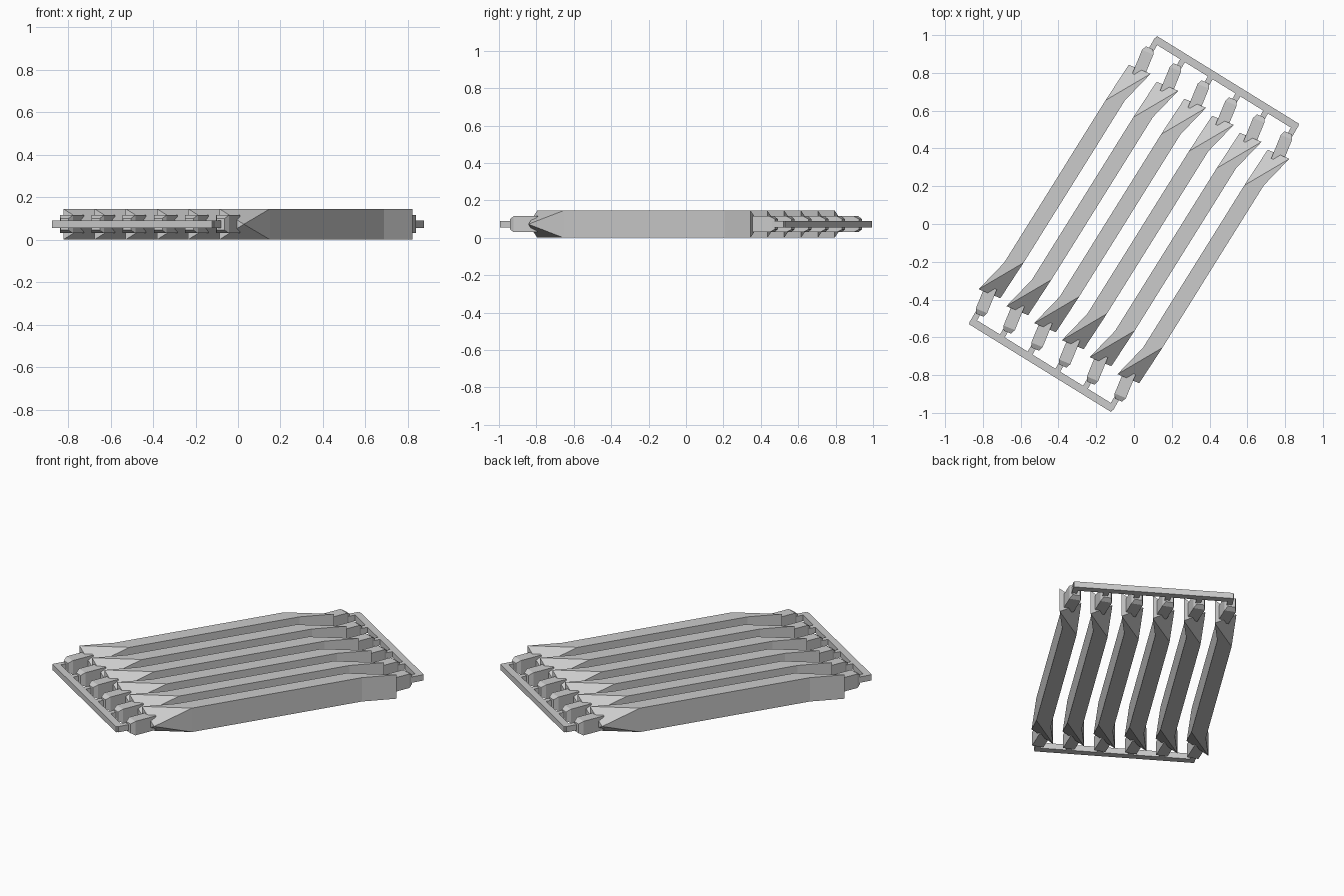
import bpy
from mathutils import Vector, Matrix

cube = bpy.data.objects.get("Cube")
if cube:
    bpy.data.objects.remove(cube, do_unlink=True)

grey = bpy.data.materials.new("plain grey")
grey.use_nodes = True
grey.diffuse_color = (0.6, 0.6, 0.6, 1)
grey.node_tree.nodes["Principled BSDF"].inputs["Base Color"].default_value = (0.6, 0.6, 0.6, 1)

HEIGHT = 0.145
MID = HEIGHT / 2
COUNT = 6
STEP = Vector((0.147, -0.09, 0))
HALF_TURN = Matrix.Rotation(3.14159265, 4, 'Z')


def add_mesh(name, verts, faces, matrix):
    mesh = bpy.data.meshes.new(name)
    mesh.from_pydata([matrix @ Vector(v) for v in verts], [], faces)
    mesh.materials.append(grey)
    obj = bpy.data.objects.new(name, mesh)
    bpy.context.collection.objects.link(obj)
    return obj


def loft(name, sections, matrix):
    """Rectangular sections (centre, across, width, height) joined in a row."""
    verts, faces = [], []
    for centre, across, width, height in sections:
        for sx, sz in ((1, -1), (1, 1), (-1, 1), (-1, -1)):
            p = centre + across * (sx * width / 2)
            verts.append((p.x, p.y, MID + sz * height / 2))
    for i in range(len(sections) - 1):
        for k in range(4):
            a, b = i * 4 + k, i * 4 + (k + 1) % 4
            faces.append((a, b, b + 4, a + 4))
    last = len(verts) - 4
    faces += [(3, 2, 1, 0), (last, last + 1, last + 2, last + 3)]
    add_mesh(name, verts, faces, matrix)


# Bar outline over half its length: broad corner, pinched corner, bends
half = [(-0.455, -0.57), (-0.34, -0.618), (-0.217, -0.43), (0.32, 0.43)]
outline = half[:3] + [half[3]] + [(-x, -y) for x, y in half]


def bar(name, matrix):
    low = [(x, y, MID if i in (1, 5) else 0) for i, (x, y) in enumerate(outline)]
    high = [(x, y, MID if i in (1, 5) else HEIGHT) for i, (x, y) in enumerate(outline)]
    faces = []
    for base, flip in ((0, True), (8, False)):
        for f in ((0, 1, 2), (4, 5, 6), (0, 2, 3, 4, 6, 7)):
            f = [base + i for i in f]
            faces.append(f[::-1] if flip else f)
    for i in range(8):
        j = (i + 1) % 8
        ring = [i, j, j + 8, i + 8]
        # The pinched corners share one point above and below
        if i in (1, 5):
            ring.remove(i + 8)
        if j in (1, 5):
            ring.remove(j + 8)
        faces.append(ring)
    # Weld the pinched corners
    faces = [[k - 8 if k in (9, 13) else k for k in f] for f in faces]
    verts = low + high
    used = [k for k in range(16) if k not in (9, 13)]
    remap = {k: n for n, k in enumerate(used)}
    add_mesh(name, [verts[k] for k in used], [[remap[k] for k in f] for f in faces], matrix)


# End fittings: a chamfered plug and a slim arm reaching the rail
along = Vector((0.38, 0.925, 0)).normalized()
across = Vector((along.y, -along.x, 0))
root = Vector((0.402, 0.592, 0))
arm_end = Vector((0.492, 0.755, 0))
arm_dir = Vector((0.5, 0.866, 0))
arm_across = Vector((arm_dir.y, -arm_dir.x, 0))

for i in range(COUNT):
    place = Matrix.Translation(STEP * (i - (COUNT - 1) / 2))
    bar(f"bar_{i + 1}", place)
    for end, turn in (("back", Matrix.Identity(4)), ("front", HALF_TURN)):
        m = place @ turn
        loft(f"{end}_plug_{i + 1}", [
            (root - along * 0.035, across, 0.065, 0.085),
            (root + along * 0.1, across, 0.065, 0.085),
            (root + along * 0.125, across, 0.042, 0.055)], m)
        loft(f"{end}_arm_{i + 1}", [
            (arm_end - arm_dir * 0.09, arm_across, 0.03, 0.035),
            (arm_end, arm_across, 0.03, 0.035)], m)

# Long rails joining all the arms at each end
rail_a, rail_b = Vector((0.111, 0.978, 0)), Vector((0.864, 0.513, 0))
rail_across = Vector((0.529, 0.849, 0))
for end, turn in (("back", Matrix.Identity(4)), ("front", HALF_TURN)):
    loft(f"{end}_rail", [(rail_b, rail_across, 0.04, 0.035),
                         (rail_a, rail_across, 0.04, 0.035)], turn)
